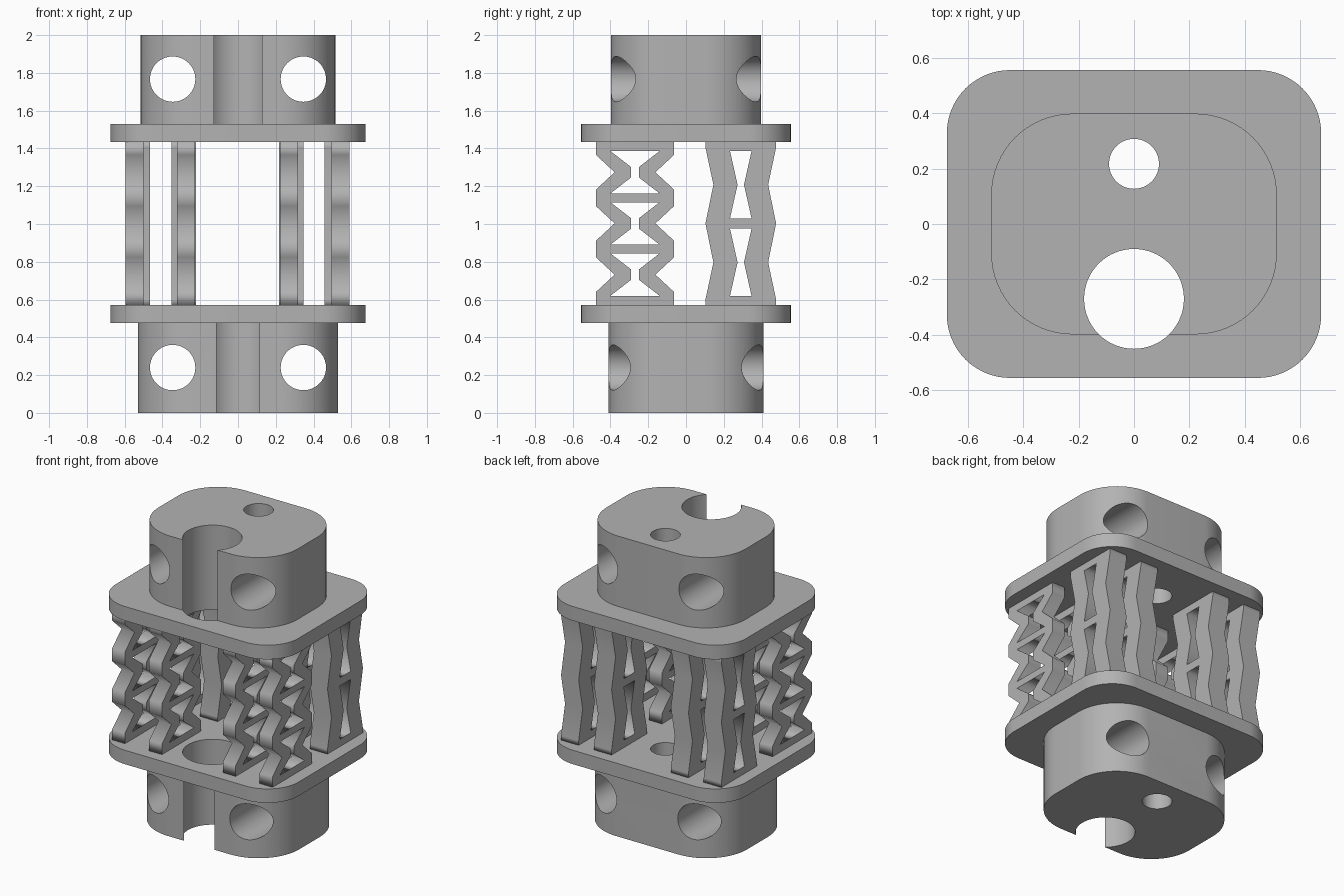
import bpy, bmesh, math
from mathutils import Matrix, Vector

if "Cube" in bpy.data.objects:
    bpy.data.objects.remove(bpy.data.objects["Cube"], do_unlink=True)

GREY = (0.45, 0.45, 0.45, 1.0)
grey = bpy.data.materials.new("plain grey")
grey.use_nodes = True
grey.diffuse_color = GREY
grey.node_tree.nodes["Principled BSDF"].inputs["Base Color"].default_value = GREY


def add_object(name, data):
    ob = bpy.data.objects.new(name, data)
    bpy.context.collection.objects.link(ob)
    return ob


def bake(ob):
    """Replace an object by the plain mesh of its modifiers or curve."""
    bpy.context.view_layer.update()
    graph = bpy.context.evaluated_depsgraph_get()
    mesh = bpy.data.meshes.new_from_object(ob.evaluated_get(graph))
    name, matrix = ob.name, ob.matrix_world.copy()
    bpy.data.objects.remove(ob, do_unlink=True)
    mesh.materials.clear()
    mesh.materials.append(grey)
    new = add_object(name, mesh)
    new.matrix_world = matrix
    return new


def rounded_slab(name, half_x, half_y, radius, z0, z1, steps=16):
    bm = bmesh.new()
    ring = []
    for corner, (sx, sy) in enumerate(((1, 1), (-1, 1), (-1, -1), (1, -1))):
        for i in range(steps + 1):
            a = (corner + i / steps) * math.pi / 2
            ring.append(bm.verts.new((sx * (half_x - radius) + radius * math.cos(a),
                                      sy * (half_y - radius) + radius * math.sin(a), z0)))
    base = bm.faces.new(ring)
    top = bmesh.ops.extrude_face_region(bm, geom=[base])["geom"]
    bmesh.ops.translate(bm, vec=(0, 0, z1 - z0),
                        verts=[v for v in top if isinstance(v, bmesh.types.BMVert)])
    bmesh.ops.recalc_face_normals(bm, faces=bm.faces)
    mesh = bpy.data.meshes.new(name)
    bm.to_mesh(mesh)
    bm.free()
    return add_object(name, mesh)


def drill(ob, holes):
    """Cut round holes, each given as centre, radius, axis rotation and length."""
    cutters = []
    for centre, radius, tilt, length in holes:
        bm = bmesh.new()
        bmesh.ops.create_cone(bm, cap_ends=True, segments=64, radius1=radius, radius2=radius,
                              depth=length,
                              matrix=Matrix.Translation(centre) @ Matrix.Rotation(tilt, 4, 'X'))
        mesh = bpy.data.meshes.new("hole_cutter")
        bm.to_mesh(mesh)
        bm.free()
        cutter = add_object("hole_cutter", mesh)
        cutter.hide_render = True
        cutters.append(cutter)
        mod = ob.modifiers.new("hole", 'BOOLEAN')
        mod.operation, mod.solver, mod.object = 'DIFFERENCE', 'EXACT', cutter
    ob = bake(ob)
    for cutter in cutters:
        bpy.data.objects.remove(cutter, do_unlink=True)
    bpy.ops.object.select_all(action='DESELECT')
    ob.select_set(True)
    bpy.context.view_layer.objects.active = ob
    bpy.ops.object.shade_smooth_by_angle(angle=math.radians(30))
    return ob


# Plates and end blocks, all pierced by a wide and a narrow upright hole
upright = [((0, -0.27, 1), 0.18, 0, 3), ((0, 0.217, 1), 0.09, 0, 3)]
for name, z0, z1 in (("lower_plate", 0.477, 0.57), ("upper_plate", 1.435, 1.53)):
    drill(rounded_slab(name, 0.675, 0.555, 0.228, z0, z1), upright)
for name, hx, hy, r, z0, z1, hole_z in (("lower_block", 0.53, 0.41, 0.3, 0, 0.477, 0.24),
                                        ("upper_block", 0.515, 0.398, 0.293, 1.53, 2, 1.767)):
    cross = [((s * 0.346, 0, hole_z), 0.12, math.pi / 2, 3) for s in (-1, 1)]
    drill(rounded_slab(name, hx, hy, r, z0, z1), upright + cross)


def truss(name, x, y, width, side, windows):
    """Flat truss: a mirrored side profile with windows, extruded across x."""
    curve = bpy.data.curves.new(name, 'CURVE')
    curve.dimensions = '2D'
    curve.fill_mode = 'BOTH'
    curve.extrude = width / 2
    for half in [side] + windows:
        outline = half + [(-u, v) for u, v in reversed(half)]
        spline = curve.splines.new('POLY')
        spline.points.add(len(outline) - 1)
        for point, (u, v) in zip(spline.points, outline):
            point.co = (u, v, 0, 1)
        spline.use_cyclic_u = True
    ob = add_object(name, curve)
    ob.matrix_world = Matrix(((0, 0, 1, x), (1, 0, 0, y), (0, 1, 0, 0), (0, 0, 0, 1)))
    bake(ob)


BOTTOM, TOP = 0.57, 1.435

# Front truss profile: three sharply waisted cells
front_side, front_windows = [(0.207, BOTTOM)], []
for z in (0.732, 1.003, 1.274):
    front_side += [(0.207, z - 0.092), (0.108, z), (0.207, z + 0.092)]
    front_windows.append([(0.13, z - 0.112), (0.02, z - 0.027),
                          (0.02, z + 0.027), (0.13, z + 0.112)])
front_side.append((0.207, TOP))

# Rear truss profile: two gently waisted cells
rear_side, rear_windows = [(0.187, BOTTOM), (0.187, 0.6)], []
for z in (0.797, 1.208):
    rear_side += [(0.145, z), (0.187, 1.003 if z < 1 else 1.405)]
    rear_windows.append([(0.057, z - 0.178), (0.017, z), (0.057, z + 0.178)])
rear_side.append((0.187, TOP))

# Two trusses on each side, front and rear
for side_name, s in (("left", 1), ("right", -1)):
    for place, front_x, rear_x in (("outer", 0.545, 0.527), ("inner", 0.272, 0.284)):
        truss(f"front_{side_name}_{place}_truss", s * front_x - 0.003, -0.27, 0.095,
              front_side, front_windows)
        truss(f"rear_{side_name}_{place}_truss", s * rear_x - 0.003, 0.29, 0.13,
              rear_side, rear_windows)
